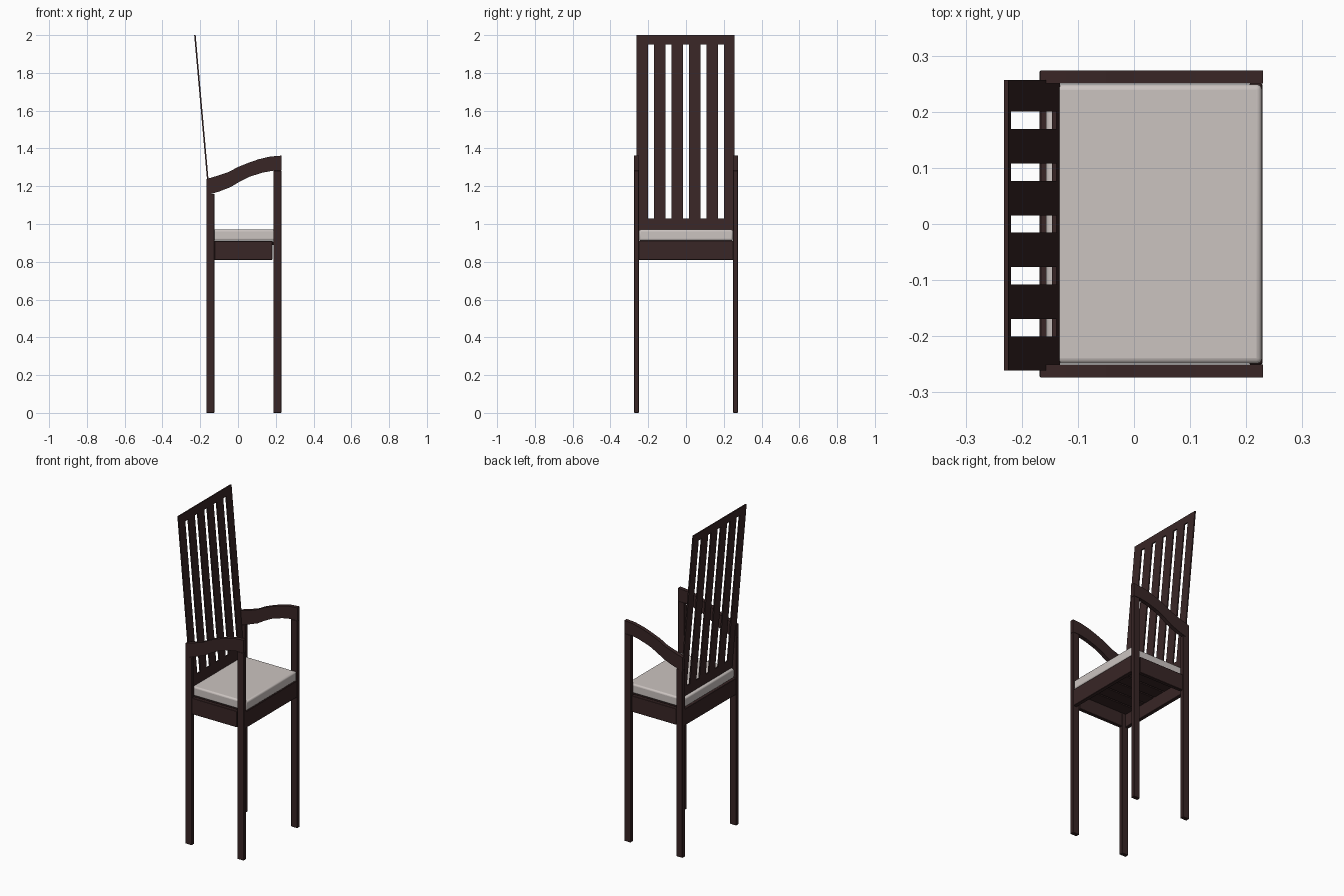
import bpy, bmesh
from mathutils import Vector

if "Cube" in bpy.data.objects:
    bpy.data.objects.remove(bpy.data.objects["Cube"])


def material(name, rgb):
    m = bpy.data.materials.new(name)
    m.diffuse_color = (*rgb, 1)
    m.use_nodes = True
    m.node_tree.nodes["Principled BSDF"].inputs["Base Color"].default_value = m.diffuse_color
    return m


WOOD = material("dark wood", (0.040, 0.019, 0.019))
FABRIC = material("pale fabric", (0.60, 0.55, 0.53))


def finish(name, bm, mat, bevel=0.0, segments=1):
    bmesh.ops.recalc_face_normals(bm, faces=bm.faces)
    me = bpy.data.meshes.new(name)
    bm.to_mesh(me)
    bm.free()
    me.materials.append(mat)
    ob = bpy.data.objects.new(name, me)
    bpy.context.collection.objects.link(ob)
    if bevel:
        mod = ob.modifiers.new("soft edges", 'BEVEL')
        mod.width, mod.segments = bevel, segments
    return ob


def add_box(bm, x, y, z):
    verts = bmesh.ops.create_cube(bm, size=1)["verts"]
    for v in verts:
        v.co = Vector([lo + (c + 0.5) * (hi - lo)
                       for c, (lo, hi) in zip(v.co, (x, y, z))])
    return verts


def box(name, x, y, z, mat=WOOD, bevel=0.0, segments=1):
    bm = bmesh.new()
    add_box(bm, x, y, z)
    return finish(name, bm, mat, bevel, segments)


# Curved arm outline in the xz plane: upper edge, then lower edge back again
ARM_TOP = [(-0.167, 1.238), (-0.12, 1.252), (-0.05, 1.275), (0.0, 1.302),
           (0.05, 1.322), (0.11, 1.343), (0.17, 1.357), (0.23, 1.362)]
ARM_LOW = [(0.23, 1.282), (0.185, 1.282), (0.13, 1.272), (0.06, 1.25),
           (0.01, 1.225), (-0.04, 1.195), (-0.10, 1.172), (-0.167, 1.152)]


def arm(name, y0, y1):
    bm = bmesh.new()
    face = bm.faces.new([bm.verts.new((x, y0, z)) for x, z in ARM_TOP + ARM_LOW])
    ext = bmesh.ops.extrude_face_region(bm, geom=[face])["geom"]
    for v in ext:
        if isinstance(v, bmesh.types.BMVert):
            v.co.y = y1
    finish(name, bm, WOOD)


# Legs, arms and side aprons, one set per side
for side, s in (("left", 1), ("right", -1)):
    ys = sorted((s * 0.25, s * 0.274))
    box(f"back_leg_{side}", (-0.168, -0.125), ys, (0, 1.16), bevel=0.002)
    box(f"front_leg_{side}", (0.187, 0.23), ys, (0, 1.282), bevel=0.002)
    arm(f"arm_{side}", *ys)
    box(f"side_apron_{side}", (-0.125, 0.182), sorted((s * 0.25, s * 0.272)),
        (0.81, 0.91), bevel=0.002)

# Front and back aprons
box("front_apron", (0.205, 0.229), (-0.25, 0.25), (0.81, 0.912), bevel=0.002)
box("back_apron", (-0.168, -0.145), (-0.25, 0.25), (0.81, 0.912), bevel=0.002)

# Seat slats under the cushion
bm = bmesh.new()
for i in range(6):
    c = -0.2075 + i * 0.083
    add_box(bm, (-0.145, 0.205), (c - 0.037, c + 0.037), (0.89, 0.908))
finish("seat_slats", bm, WOOD)

# Cushion
cushion = box("cushion", (-0.157, 0.228), (-0.249, 0.249), (0.912, 0.97),
              FABRIC, bevel=0.01, segments=3)
bpy.context.view_layer.objects.active = cushion
cushion.select_set(True)
bpy.ops.object.shade_smooth_by_angle()

# Thin slatted backrest, leaning back
Z0, Z1 = 0.965, 2.0
bm = bmesh.new()
T = (-0.004, 0.004)
add_box(bm, T, (-0.261, 0.257), (Z0, 1.03))
add_box(bm, T, (-0.261, 0.257), (1.95, Z1))
gaps = [-0.185, -0.092, 0.0, 0.092, 0.185]
edges = [-0.261] + [g + d for g in gaps for d in (-0.0155, 0.0155)] + [0.257]
for lo, hi in zip(edges[::2], edges[1::2]):
    add_box(bm, T, (lo, hi), (1.03, 1.95))
for v in bm.verts:
    v.co.x += -0.136 - 0.092 * (v.co.z - Z0) / (Z1 - Z0)
finish("backrest", bm, WOOD)
